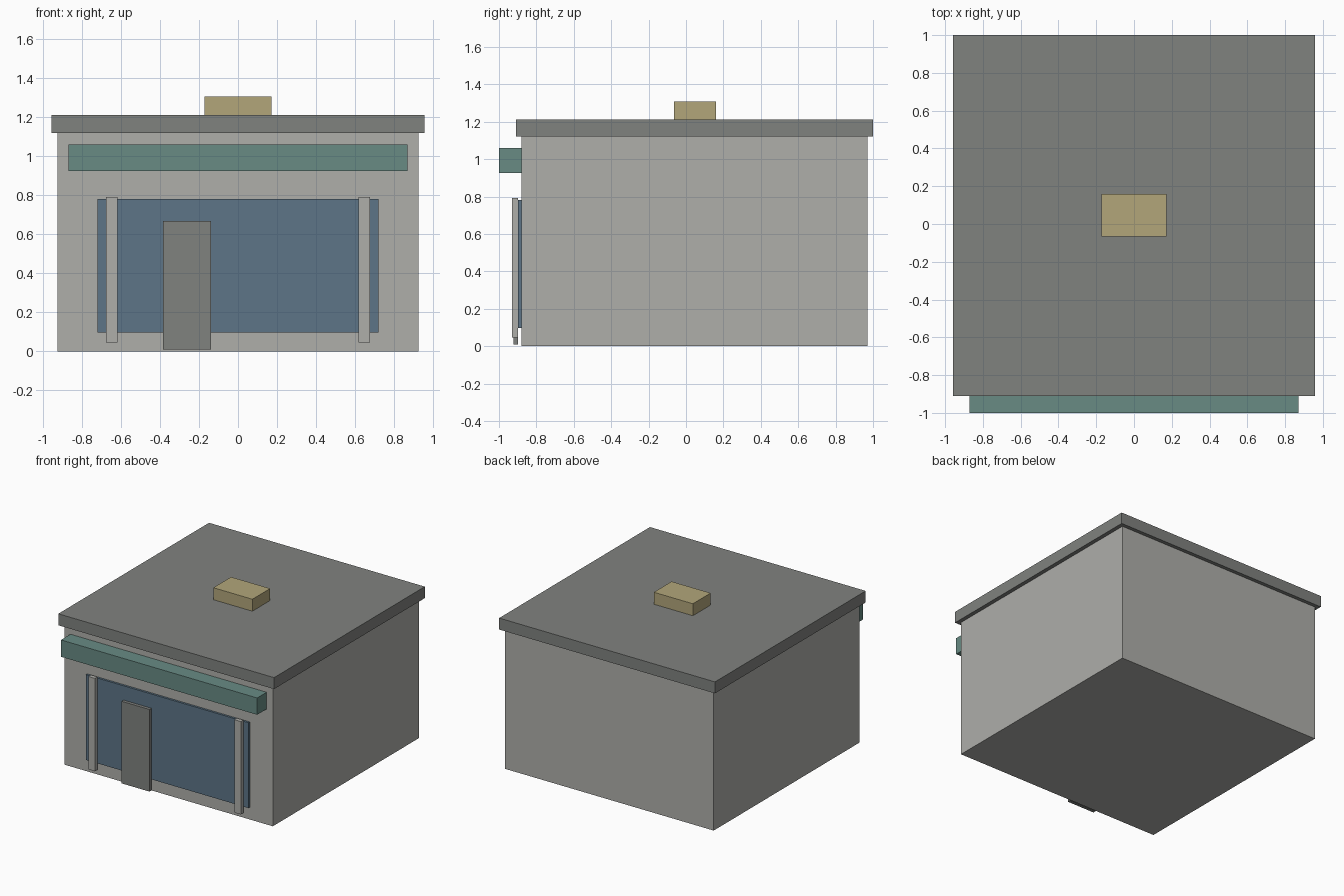
import bpy
import bmesh
from mathutils import Vector

default = bpy.data.objects.get("Cube")
if default:
    bpy.data.objects.remove(default, do_unlink=True)


def material(name, rgb):
    mat = bpy.data.materials.new(name)
    mat.use_nodes = True
    color = (*rgb, 1.0)
    mat.diffuse_color = color
    mat.node_tree.nodes["Principled BSDF"].inputs["Base Color"].default_value = color
    return mat


def box(name, low, high, mat):
    """Axis-aligned box between two opposite corners."""
    low, high = Vector(low), Vector(high)
    bm = bmesh.new()
    bmesh.ops.create_cube(bm, size=1)
    for v in bm.verts:
        v.co *= high - low
    mesh = bpy.data.meshes.new(name)
    bm.to_mesh(mesh)
    bm.free()
    mesh.materials.append(mat)
    obj = bpy.data.objects.new(name, mesh)
    obj.location = (low + high) / 2
    bpy.context.collection.objects.link(obj)
    return obj


wall_grey = material("wall grey", (0.425, 0.425, 0.402))
dark_grey = material("dark grey", (0.216, 0.223, 0.212))
teal = material("teal", (0.138, 0.258, 0.231))
glass_blue = material("glass blue", (0.109, 0.178, 0.242))
sand = material("sand", (0.445, 0.381, 0.195))

# Building shell
box("walls", (-0.925, -0.88, 0), (0.925, 0.97, 1.12), wall_grey)
box("roof_slab", (-0.957, -0.91, 1.12), (0.957, 1, 1.212), dark_grey)
box("roof_vent", (-0.173, -0.065, 1.212), (0.173, 0.16, 1.308), sand)

# Shop front
box("fascia_board", (-0.87, -1, 0.925), (0.87, -0.88, 1.06), teal)
box("shop_window", (-0.721, -0.897, 0.098), (0.721, -0.88, 0.782), glass_blue)
box("door", (-0.385, -0.923, 0.01), (-0.138, -0.897, 0.668), dark_grey)

# Posts either side of the window
for side, x in (("left", 0.647), ("right", -0.647)):
    box(side + "_post", (x - 0.029, -0.93, 0.047), (x + 0.029, -0.897, 0.792), wall_grey)
